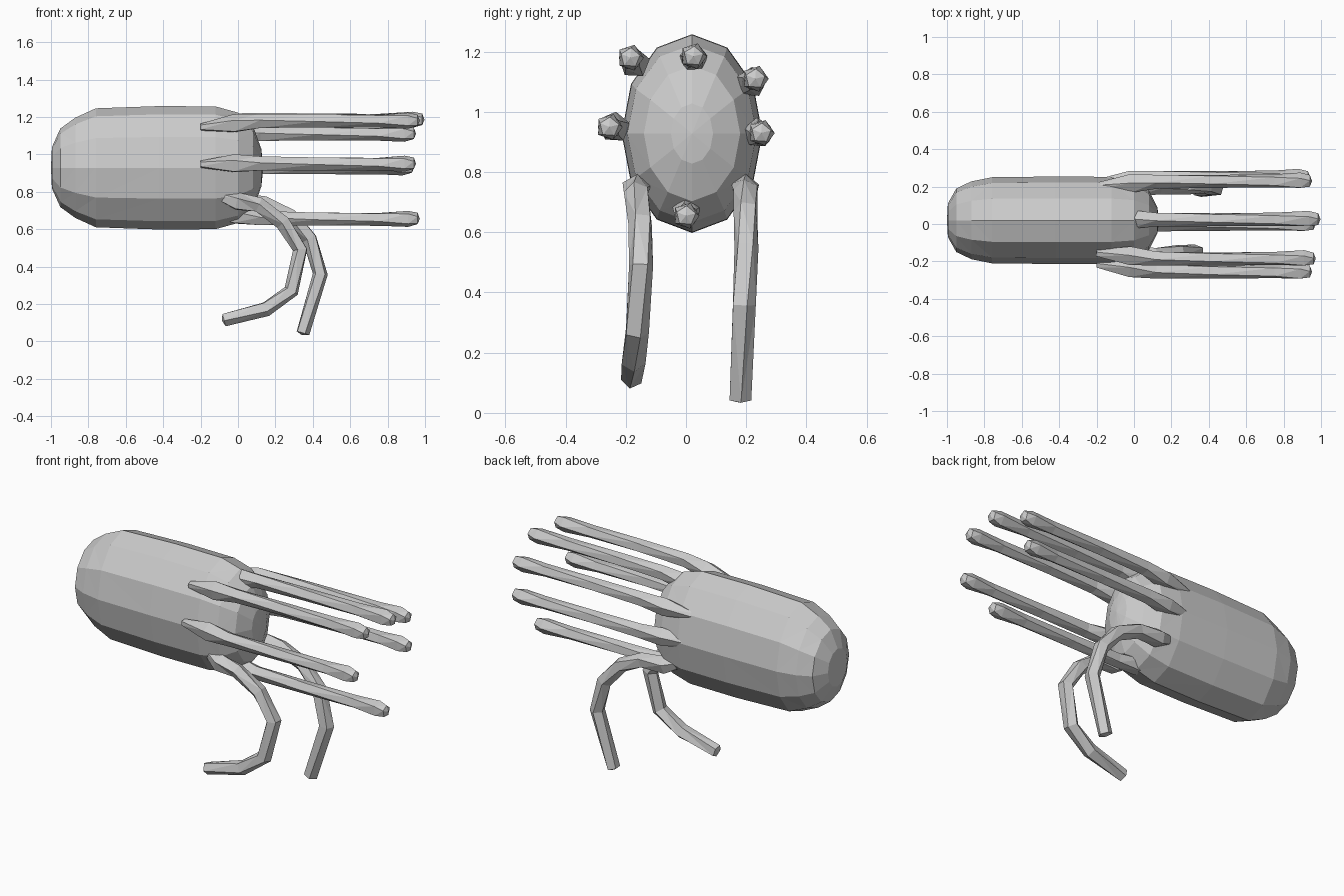
import bpy, bmesh, math
from mathutils import Vector

if "Cube" in bpy.data.objects:
    bpy.data.objects.remove(bpy.data.objects["Cube"])

CY, CZ = 0.02, 0.928          # centre line of the body


def loft(name, rings, tip0, tip1):
    """Skin a list of vertex rings, closing each end with a fan to a point."""
    bm = bmesh.new()
    vs = [[bm.verts.new(p) for p in r] for r in rings]
    n = len(rings[0])
    a, b = bm.verts.new(tip0), bm.verts.new(tip1)
    for i in range(n):
        j = (i + 1) % n
        for r, s in zip(vs, vs[1:]):
            bm.faces.new((r[i], r[j], s[j], s[i]))
        bm.faces.new((a, vs[0][j], vs[0][i]))
        bm.faces.new((b, vs[-1][i], vs[-1][j]))
    bmesh.ops.triangulate(bm, faces=bm.faces[:])
    bmesh.ops.recalc_face_normals(bm, faces=bm.faces[:])
    me = bpy.data.meshes.new(name)
    bm.to_mesh(me)
    bm.free()
    ob = bpy.data.objects.new(name, me)
    bpy.context.collection.objects.link(ob)
    return ob


# body: faceted capsule, (x, half width y, half height z)
profile = [(-0.995, 0.09, 0.11), (-0.95, 0.17, 0.21), (-0.87, 0.208, 0.268),
           (-0.76, 0.23, 0.318), (-0.42, 0.234, 0.33), (-0.12, 0.232, 0.328),
           (0.0, 0.215, 0.295), (0.08, 0.16, 0.225), (0.125, 0.07, 0.10)]
N = 12
body_rings = [[(x, CY + ry * math.cos(2 * math.pi * k / N),
                CZ + rz * math.sin(2 * math.pi * k / N)) for k in range(N)]
              for x, ry, rz in profile]
loft("body", body_rings, (-1.0, CY, CZ), (0.135, CY, CZ))


def tentacle(name, path, radii, sides=5):
    """Low-poly tube along a path, slowly twisting."""
    pts = [Vector(p) for p in path]
    rings = []
    for i, p in enumerate(pts):
        t = (pts[min(i + 1, len(pts) - 1)] - pts[max(i - 1, 0)]).normalized()
        u = Vector((0, 1, 0))
        u = (u - t * u.dot(t)).normalized()
        w = t.cross(u)
        tw = 0.25 * i
        rings.append([p + radii[i] * (u * math.cos(tw + 2 * math.pi * k / sides)
                                      + w * math.sin(tw + 2 * math.pi * k / sides))
                      for k in range(sides)])
    d = (pts[-1] - pts[-2]).normalized()
    return loft(name, rings, pts[0], pts[-1] + d * 0.012)


# straight tentacles: tip (x, y, z)
tips = [(0.96, -0.185, 1.18), (0.985, 0.025, 1.185), (0.94, 0.23, 1.11),
        (0.93, 0.25, 0.93), (0.94, -0.255, 0.95), (0.96, 0.0, 0.655)]
for i, (x, y, z) in enumerate(tips):
    def at(px, f):
        return (px, CY + (y - CY) * f, CZ + (z - CZ) * f)
    tentacle(f"straight_tentacle_{i + 1}",
             [at(-0.20, 0.86), at(-0.02, 0.93), at(0.12, 0.99), at(0.42, 1.0),
              at(0.75, 1.0), at(x - 0.05, 1.0), at(x, 1.0)],
             [0.02, 0.052, 0.04, 0.037, 0.037, 0.045, 0.033])

# curled tentacles hanging under the head
tentacle("curled_tentacle_near",
         [(-0.14, -0.12, 0.79), (0.0, -0.165, 0.745), (0.11, -0.165, 0.73),
          (0.24, -0.15, 0.635), (0.335, -0.15, 0.49), (0.285, -0.165, 0.27),
          (0.15, -0.175, 0.175), (-0.075, -0.18, 0.115)],
         [0.02, 0.05, 0.042, 0.042, 0.042, 0.042, 0.042, 0.036])
tentacle("curled_tentacle_far",
         [(-0.14, 0.16, 0.79), (0.0, 0.195, 0.745), (0.14, 0.2, 0.735),
          (0.28, 0.2, 0.67), (0.385, 0.2, 0.55), (0.44, 0.19, 0.36),
          (0.345, 0.18, 0.045)],
         [0.02, 0.05, 0.042, 0.042, 0.042, 0.042, 0.038])
